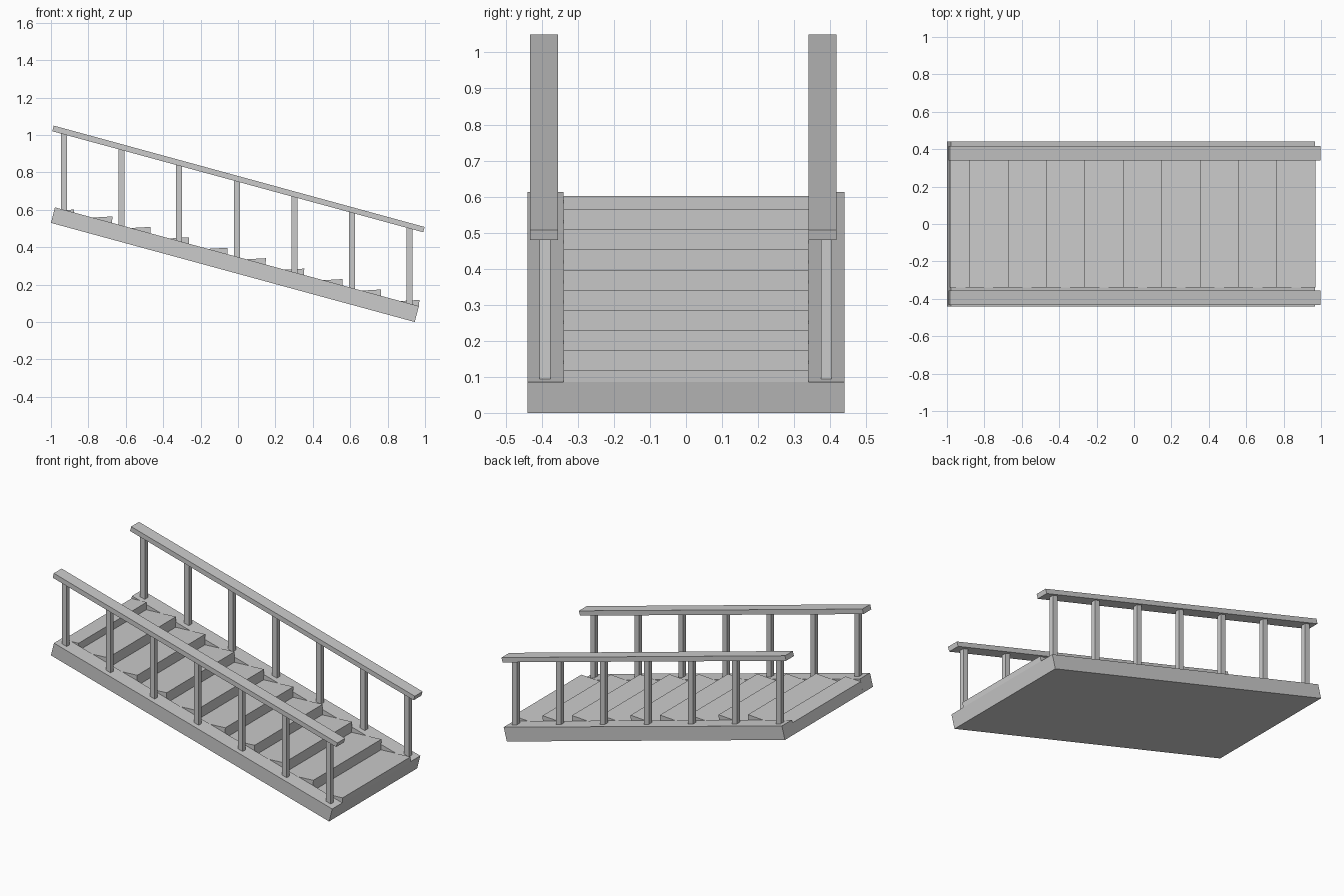
import bpy
import bmesh

if "Cube" in bpy.data.objects:
    bpy.data.objects.remove(bpy.data.objects["Cube"])


def extrude_profile(name, pts, y0, y1):
    """Extrude an xz outline between two y positions."""
    bm = bmesh.new()
    face = bm.faces.new([bm.verts.new((x, y0, z)) for x, z in pts])
    ext = bmesh.ops.extrude_face_region(bm, geom=[face])
    verts = [v for v in ext["geom"] if isinstance(v, bmesh.types.BMVert)]
    bmesh.ops.translate(bm, verts=verts, vec=(0, y1 - y0, 0))
    bmesh.ops.recalc_face_normals(bm, faces=bm.faces)
    mesh = bpy.data.meshes.new(name)
    bm.to_mesh(mesh)
    bm.free()
    obj = bpy.data.objects.new(name, mesh)
    bpy.context.collection.objects.link(obj)
    return obj


# Sloping slab with ten slightly tilted treads between the stringers
LOW_LEFT, LOW_RIGHT = (-1.0, 0.53), (0.945, 0.0)
TOP_RIGHT, TOP_LEFT = (0.967, 0.085), (-0.979, 0.613)
STEPS, PITCH, RISE = 10, 0.2052, 0.0558
profile = [LOW_LEFT, LOW_RIGHT, TOP_RIGHT]
for k in range(STEPS):
    x = 0.970 - PITCH * k
    z = 0.118 + RISE * k if k < STEPS - 1 else 0.601
    profile.append((x, z))
    if k < STEPS - 1:
        profile.append((x - PITCH - 0.003, z - 0.012))
profile.append((-0.983, 0.596))
extrude_profile("stair_treads", profile, -0.34, 0.34)

# Per side: stringer y range, rail y range, post centre
SIDES = {
    "front": ((-0.44, -0.34), (-0.433, -0.355), -0.391),
    "back": ((0.34, 0.44), (0.34, 0.418), 0.389),
}
RAIL = [(-0.993, 1.02), (0.990, 0.48), (0.998, 0.508), (-0.985, 1.05)]


def line_z(a, b, x):
    return a[1] + (b[1] - a[1]) * (x - a[0]) / (b[0] - a[0])


for side, (stringer_y, rail_y, post_y) in SIDES.items():
    # Side stringer
    extrude_profile(side + "_stringer",
                    [LOW_LEFT, LOW_RIGHT, TOP_RIGHT, TOP_LEFT], *stringer_y)
    # Sloping handrail
    extrude_profile(side + "_handrail", RAIL, *rail_y)
    # Seven upright posts
    for i in range(7):
        x = -0.93 + 0.3078 * i
        z0 = line_z(TOP_LEFT, TOP_RIGHT, x) - 0.006
        z1 = line_z(RAIL[3], RAIL[2], x) - 0.008
        h = 0.016
        extrude_profile(f"{side}_post_{i + 1}",
                        [(x - h, z0), (x + h, z0), (x + h, z1), (x - h, z1)],
                        post_y - 0.015, post_y + 0.015)
